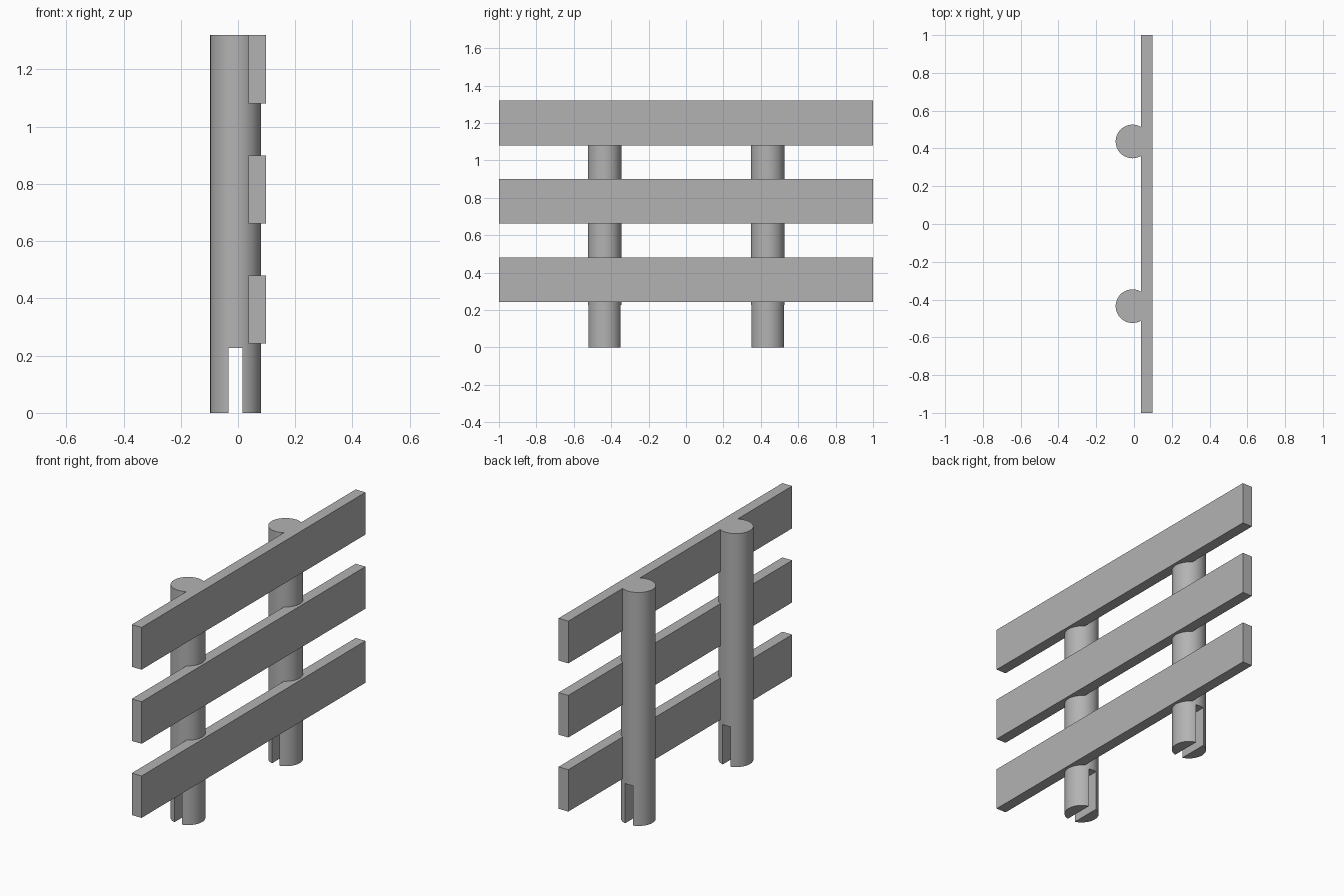
import bpy

cube = bpy.data.objects.get("Cube")
if cube:
    bpy.data.objects.remove(cube, do_unlink=True)

GREY = (0.45, 0.45, 0.45, 1.0)
HEIGHT = 1.32
POST_X, POST_R = -0.008, 0.089

grey = bpy.data.materials.new("plain grey")
grey.use_nodes = True
grey.diffuse_color = GREY
grey.node_tree.nodes["Principled BSDF"].inputs["Base Color"].default_value = GREY


def box(name, low, high):
    """Axis-aligned box between two corners."""
    centre = [(a + b) / 2 for a, b in zip(low, high)]
    bpy.ops.mesh.primitive_cube_add(size=1, location=centre)
    obj = bpy.context.object
    obj.name = name
    obj.scale = [b - a for a, b in zip(low, high)]
    bpy.ops.object.transform_apply(location=False, rotation=False, scale=True)
    obj.data.materials.append(grey)
    return obj


def cut(target, cutter):
    """Subtract the cutter from the target and apply the result."""
    mod = target.modifiers.new("cut", "BOOLEAN")
    mod.operation = "DIFFERENCE"
    mod.solver = "EXACT"
    mod.object = cutter
    bpy.context.view_layer.objects.active = target
    bpy.ops.object.modifier_apply(modifier=mod.name)


# Three horizontal planks
planks = []
for name, bottom, top in (("lower", 0.243, 0.48), ("middle", 0.662, 0.9), ("upper", 1.081, HEIGHT)):
    planks.append(box(name + "_plank", (0.036, -1, bottom), (0.097, 1, top)))

# Two round posts, notched for the planks and slotted at the foot
for name, y in (("front_post", -0.435), ("back_post", 0.437)):
    bpy.ops.mesh.primitive_cylinder_add(
        vertices=64, radius=POST_R, depth=HEIGHT, location=(POST_X, y, HEIGHT / 2))
    post = bpy.context.object
    post.name = name
    post.data.materials.append(grey)

    slot = box("slot_cutter", (-0.034, y - 0.2, -0.1), (0.015, y + 0.2, 0.226))
    slot.hide_render = True
    cut(post, slot)
    bpy.data.objects.remove(slot, do_unlink=True)
    for plank in planks:
        cut(post, plank)

    bpy.ops.object.select_all(action="DESELECT")
    post.select_set(True)
    bpy.context.view_layer.objects.active = post
    bpy.ops.object.shade_smooth_by_angle(angle=0.5)
